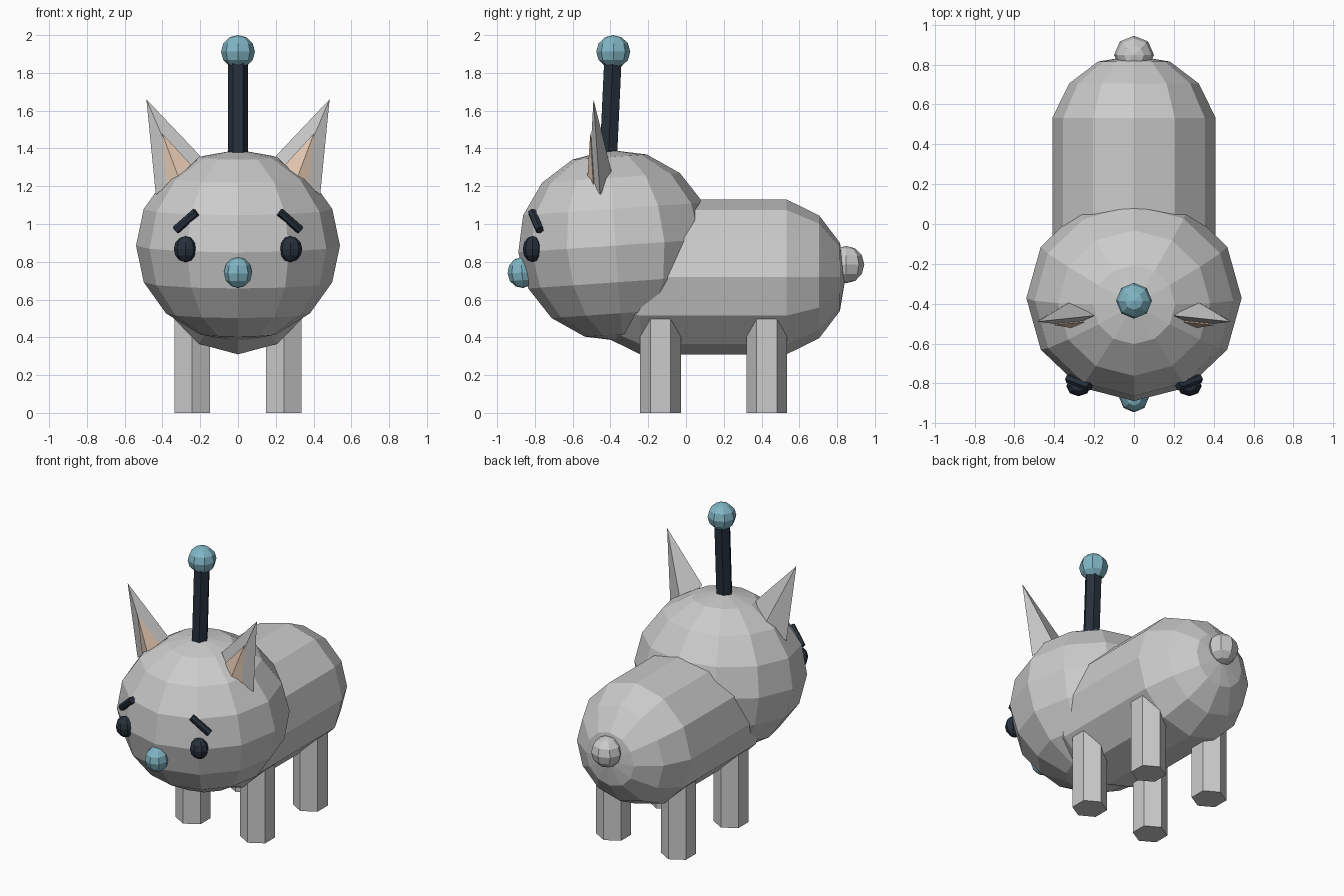
import bpy
from math import sin, cos, pi, radians
from mathutils import Vector, Matrix

if "Cube" in bpy.data.objects:
    bpy.data.objects.remove(bpy.data.objects["Cube"])


def material(name, rgb):
    m = bpy.data.materials.new(name)
    m.diffuse_color = (*rgb, 1)
    m.use_nodes = True
    m.node_tree.nodes["Principled BSDF"].inputs["Base Color"].default_value = m.diffuse_color
    return m


dark = material("dark", (0.02, 0.03, 0.045, 1)[:3])
blue = material("blue", (0.22, 0.47, 0.56))
peach = material("peach", (0.80, 0.60, 0.46))


def add_mesh(name, verts, faces, mat=None):
    me = bpy.data.meshes.new(name)
    me.from_pydata([tuple(v) for v in verts], [], faces)
    me.update()
    ob = bpy.data.objects.new(name, me)
    bpy.context.collection.objects.link(ob)
    if mat:
        me.materials.append(mat)
    return ob


def lathe(name, profile, n, matrix, mat=None, phase=0.0):
    """Spin (radius, height) rings around z, cap the ends, then place."""
    verts, faces, rings = [], [], []
    for r, z in profile:
        count = n if r > 1e-5 else 1
        rings.append(list(range(len(verts), len(verts) + count)))
        verts += [matrix @ Vector((r * cos(phase + 2 * pi * i / n),
                                   r * sin(phase + 2 * pi * i / n), z))
                  for i in range(count)]
    for a, b in zip(rings, rings[1:]):
        for i in range(n):
            j = (i + 1) % n
            if len(a) == 1:
                faces.append((a[0], b[j], b[i]))
            elif len(b) == 1:
                faces.append((a[i], a[j], b[0]))
            else:
                faces.append((a[i], a[j], b[j], b[i]))
    if len(rings[0]) > 1:
        faces.append(rings[0][::-1])
    if len(rings[-1]) > 1:
        faces.append(rings[-1])
    return add_mesh(name, verts, faces, mat)


def ball(name, centre, radii, seg, rings, mat=None, tilt=0.0):
    prof = [(sin(pi * k / rings), -cos(pi * k / rings)) for k in range(rings + 1)]
    m = (Matrix.Translation(centre) @ Matrix.Rotation(radians(tilt), 4, 'X')
         @ Matrix.Diagonal((*radii, 1)))
    return lathe(name, prof, seg, m, mat)


def rod(name, a, b, r, mat=None, phase=0.0):
    """Six-sided bar between two points."""
    a, b = Vector(a), Vector(b)
    q = Vector((0, 0, 1)).rotation_difference(b - a)
    m = Matrix.Translation(a) @ q.to_matrix().to_4x4()
    return lathe(name, [(r, 0), (r, (b - a).length)], 6, m, mat, phase)


def spike(name, base, tip, side, mat=None):
    """Four-sided pyramid, mirrored by side = -1 or 1."""
    pts = [(x * side, y, z) for x, y, z in base + [tip]]
    faces = [(0, 1, 4), (1, 2, 4), (2, 3, 4), (3, 0, 4), (3, 2, 1, 0)]
    if side < 0:
        faces = [f[::-1] for f in faces]
    return add_mesh(name, pts, faces, mat)


# Body: barrel lying along y with rounded ends
end = [(0.41, 0.387), (0.325, 0.56), (0.18, 0.67), (0, 0.70)]
profile = [(r, -h) for r, h in reversed(end)] + end
lathe("body", profile, 12,
      Matrix.Translation((0, 0.145, 0.72)) @ Matrix.Rotation(-pi / 2, 4, 'X'))

# Head, nose and tail
ball("head", (0, -0.372, 0.886), (0.54, 0.517, 0.508), 12, 8, tilt=4)
ball("nose", (0, -0.868, 0.743), (0.075, 0.077, 0.082), 8, 6, blue, tilt=4)
ball("tail", (0, 0.848, 0.785), (0.1, 0.096, 0.099), 8, 6)

# Antenna
rod("antenna_stalk", (0, -0.412, 1.33), (0, -0.387, 1.87), 0.053, dark)
ball("antenna_ball", (0, -0.385, 1.912), (0.09, 0.09, 0.088), 8, 6, blue)

for s, label in ((-1, "left"), (1, "right")):
    # Legs
    for y, end_name in ((-0.135, "front"), (0.428, "back")):
        rod(f"{end_name}_leg_{label}", (s * 0.2425, y, 0), (s * 0.2425, y, 0.6),
            0.108, phase=pi / 2)
    # Face
    ball(f"eye_{label}", (s * 0.278, -0.813, 0.867), (0.062, 0.051, 0.069), 8, 6, dark)
    rod(f"brow_{label}", (s * 0.33, -0.775, 0.968), (s * 0.222, -0.815, 1.063),
        0.023, dark)
    # Ears
    spike(f"ear_{label}",
          [(0.2, -0.46, 1.36), (0.31, -0.512, 1.25),
           (0.435, -0.455, 1.155), (0.31, -0.385, 1.24)],
          (0.485, -0.49, 1.66), s)
    spike(f"inner_ear_{label}",
          [(0.25, -0.492, 1.315), (0.312, -0.522, 1.24),
           (0.375, -0.490, 1.20), (0.315, -0.45, 1.25)],
          (0.402, -0.507, 1.48), s, peach)
